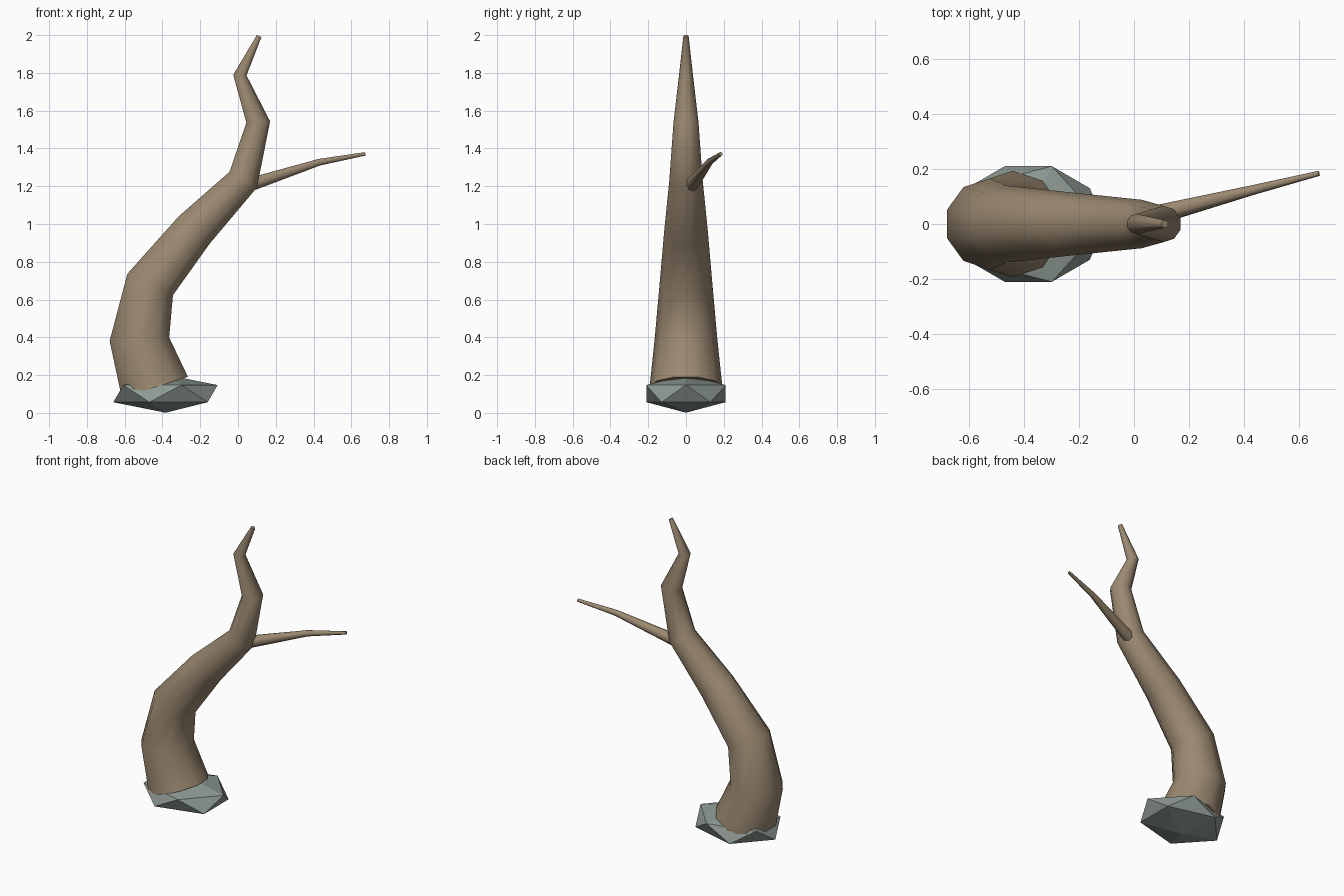
import bpy, bmesh, math
from mathutils import Vector

cube = bpy.data.objects.get("Cube")
if cube:
    bpy.data.objects.remove(cube)


def make_material(name, color):
    mat = bpy.data.materials.new(name)
    mat.use_nodes = True
    mat.diffuse_color = color
    mat.node_tree.nodes["Principled BSDF"].inputs["Base Color"].default_value = color
    return mat


def add_object(name, bm, mat):
    bmesh.ops.recalc_face_normals(bm, faces=bm.faces)
    mesh = bpy.data.meshes.new(name)
    bm.to_mesh(mesh)
    bm.free()
    mesh.materials.append(mat)
    obj = bpy.data.objects.new(name, mesh)
    bpy.context.collection.objects.link(obj)
    return obj


def tapered_limb(name, path, radii, sides, mat):
    """Capped tube whose rings sit on the mitre planes of the path."""
    pts = [Vector(p) for p in path]
    dirs = [(b - a).normalized() for a, b in zip(pts, pts[1:])]
    bm = bmesh.new()
    rings = []
    for i, (p, r) in enumerate(zip(pts, radii)):
        tangent = (dirs[max(i - 1, 0)] + dirs[min(i, len(dirs) - 1)]).normalized()
        across = Vector((0, 1, 0)).cross(tangent).normalized()
        depth = tangent.cross(across)
        angles = [math.tau * (k + 0.5) / sides for k in range(sides)]
        rings.append([bm.verts.new(p + r * (math.cos(a) * across + math.sin(a) * depth))
                      for a in angles])
    for low, high in zip(rings, rings[1:]):
        for k in range(sides):
            n = (k + 1) % sides
            bm.faces.new((low[k], low[n], high[n], high[k]))
    bm.faces.new(rings[0][::-1])
    bm.faces.new(rings[-1])
    obj = add_object(name, bm, mat)
    bpy.ops.object.select_all(action="DESELECT")
    obj.select_set(True)
    bpy.context.view_layer.objects.active = obj
    bpy.ops.object.shade_smooth_by_angle(angle=math.radians(62))
    return obj


bark = make_material("bark brown", (0.33, 0.25, 0.165, 1))
stone = make_material("stone grey green", (0.27, 0.32, 0.29, 1))

# Crooked main trunk
tapered_limb("trunk",
             [(-0.44, 0, 0.135), (-0.522, 0, 0.39), (-0.465, 0, 0.68), (-0.232, 0, 0.968),
              (0.028, 0, 1.235), (0.107, 0, 1.54), (0.01, 0, 1.788), (0.112, 0, 1.995)],
             [0.193, 0.166, 0.14, 0.115, 0.088, 0.066, 0.037, 0.014], 10, bark)

# Thin side branch
tapered_limb("side_branch",
             [(0.07, 0.03, 1.21), (0.43, 0.123, 1.327), (0.672, 0.184, 1.371)],
             [0.038, 0.019, 0.01], 8, bark)

# Flattened faceted rock at the foot
bm = bmesh.new()
bmesh.ops.create_icosphere(bm, subdivisions=1, radius=1)
bmesh.ops.scale(bm, vec=(0.309, 0.247, 0.101), verts=bm.verts)
bmesh.ops.translate(bm, vec=(-0.384, 0, 0.102), verts=bm.verts)
add_object("base_rock", bm, stone)
